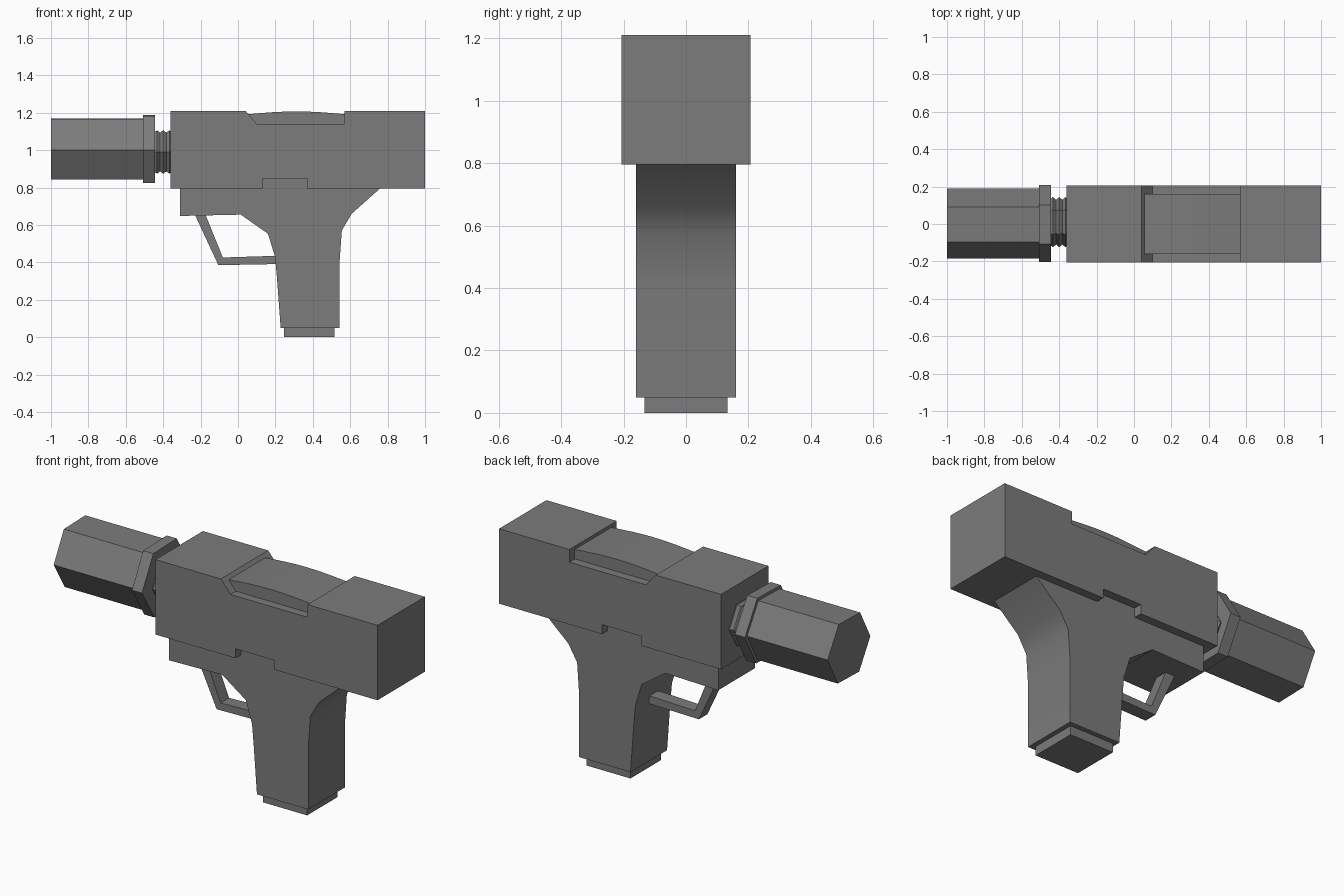
import bpy, bmesh
from math import sin, cos, pi, radians

if "Cube" in bpy.data.objects:
    bpy.data.objects.remove(bpy.data.objects["Cube"])

gunmetal = bpy.data.materials.new("dark_grey")
gunmetal.diffuse_color = (0.2, 0.2, 0.2, 1)
gunmetal.use_nodes = True
gunmetal.node_tree.nodes["Principled BSDF"].inputs["Base Color"].default_value = gunmetal.diffuse_color


def finish(bm, name, smooth_angle=None):
    bmesh.ops.recalc_face_normals(bm, faces=bm.faces)
    mesh = bpy.data.meshes.new(name)
    bm.to_mesh(mesh)
    bm.free()
    mesh.materials.append(gunmetal)
    if smooth_angle:
        for p in mesh.polygons:
            p.use_smooth = True
        mesh.set_sharp_from_angle(angle=radians(smooth_angle))
    obj = bpy.data.objects.new(name, mesh)
    bpy.context.collection.objects.link(obj)
    return obj


def extrude_profile(name, points, half_width, smooth_angle=None):
    """Side profile in x/z, extruded symmetrically along y."""
    bm = bmesh.new()
    face = bm.faces.new([bm.verts.new((x, -half_width, z)) for x, z in points])
    ext = bmesh.ops.extrude_face_region(bm, geom=[face])
    verts = [g for g in ext["geom"] if isinstance(g, bmesh.types.BMVert)]
    bmesh.ops.translate(bm, verts=verts, vec=(0, 2 * half_width, 0))
    return finish(bm, name, smooth_angle)


def hex_lathe(name, stations, cy=0.002, cz=1.006, twist=1.5):
    """Six-sided tube along x from (x, radius) stations, capped at both ends."""
    bm = bmesh.new()
    rings = []
    for x, r in stations:
        angles = [radians(twist) + i * pi / 3 for i in range(6)]
        rings.append([bm.verts.new((x, cy + r * cos(a), cz + r * sin(a))) for a in angles])
    for a, b in zip(rings, rings[1:]):
        for i in range(6):
            j = (i + 1) % 6
            bm.faces.new((a[i], a[j], b[j], b[i]))
    bm.faces.new(rings[0])
    bm.faces.new(rings[-1])
    return finish(bm, name)


# Slide with the ejection cut on top and the step underneath
extrude_profile("slide", [
    (-0.36, 0.795), (0.13, 0.795), (0.13, 0.847), (0.37, 0.847), (0.37, 0.795),
    (1.0, 0.795), (1.0, 1.21), (0.57, 1.21), (0.57, 1.14), (0.10, 1.14),
    (0.04, 1.21), (-0.36, 1.21)], 0.207)

# Curved chamber block sitting in the ejection cut
arc = [(0.57 - 0.515 * i / 8, 1.192 + 0.015 * sin(pi * i / 8)) for i in range(9)]
extrude_profile("chamber_block", [(0.055, 1.14), (0.57, 1.14)] + arc, 0.16, 30)

# Frame and grip
extrude_profile("grip_frame", [
    (-0.31, 0.80), (-0.31, 0.648), (0.015, 0.655), (0.16, 0.553), (0.198, 0.43),
    (0.208, 0.32), (0.228, 0.05), (0.543, 0.05), (0.543, 0.40), (0.555, 0.57),
    (0.608, 0.66), (0.765, 0.80), (0.37, 0.80), (0.37, 0.847), (0.13, 0.847),
    (0.13, 0.80)], 0.16, 30)

# Magazine base
extrude_profile("magazine_base", [
    (0.247, 0), (0.517, 0), (0.517, 0.055), (0.247, 0.055)], 0.133)

# Trigger guard
extrude_profile("trigger_guard", [
    (-0.233, 0.66), (-0.105, 0.385), (0.22, 0.391), (0.21, 0.435),
    (-0.081, 0.426), (-0.176, 0.66)], 0.037)

# Muzzle: six-sided suppressor, collar and ribbed thread
hex_lathe("suppressor", [(-1.0, 0.187), (-0.505, 0.187)])
hex_lathe("suppressor_collar", [(-0.507, 0.206), (-0.445, 0.206)])
ribs = [(-0.45 + 0.1 * i / 6, 0.134 if i % 2 else 0.120) for i in range(7)]
hex_lathe("barrel_thread", ribs, cy=0.01, cz=0.99, twist=0)
